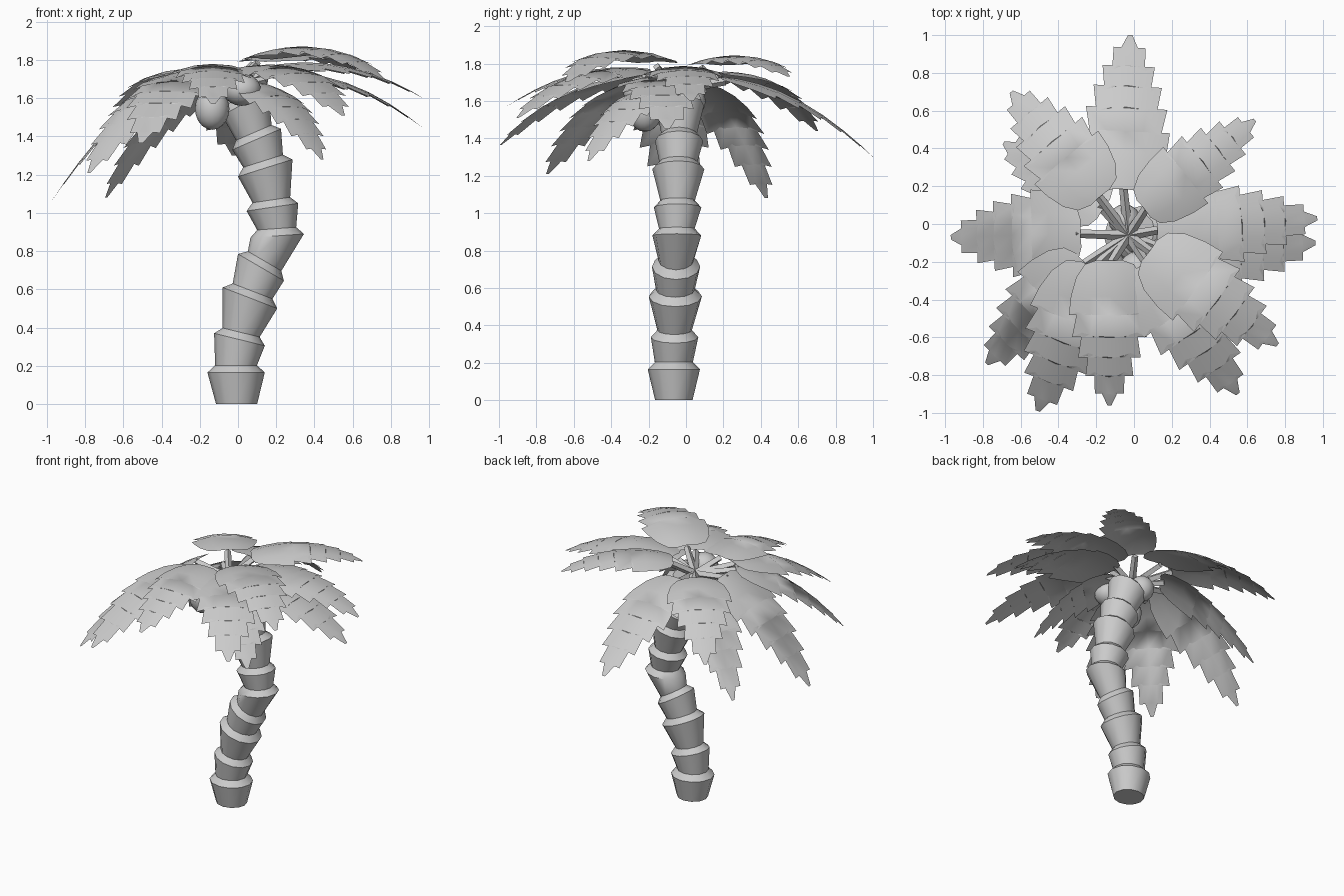
import bpy, bmesh, math
from mathutils import Vector

cube = bpy.data.objects.get("Cube")
if cube:
    bpy.data.objects.remove(cube)

grey = bpy.data.materials.new("plain_grey")
grey.use_nodes = True
colour = (0.6, 0.6, 0.6, 1)
grey.diffuse_color = colour
grey.node_tree.nodes["Principled BSDF"].inputs["Base Color"].default_value = colour


def finish(name, bm, angle=40, recalc=True):
    """Turn a bmesh into a smooth shaded object with sharp creases."""
    if recalc:
        bmesh.ops.recalc_face_normals(bm, faces=bm.faces)
    mesh = bpy.data.meshes.new(name)
    bm.to_mesh(mesh)
    bm.free()
    mesh.materials.append(grey)
    for poly in mesh.polygons:
        poly.use_smooth = True
    mesh.set_sharp_from_angle(angle=math.radians(angle))
    obj = bpy.data.objects.new(name, mesh)
    bpy.context.collection.objects.link(obj)
    return obj


# Trunk: stacked flared cups, each given by the left and right end of its rim
SIDES = 12
rims = [
    (-.16, .165, .14, .165), (-.125, .37, .14, .305), (-.08, .61, .205, .5),
    (0, .785, .24, .645), (.065, .87, .345, .89), (.045, 1.01, .315, 1.05),
    (0, 1.19, .285, 1.28), (-.03, 1.33, .225, 1.44), (-.085, 1.51, .16, 1.64),
]


def trunk_ring(bm, left, right, y, scale=1, rise=0):
    across = (right - left) / 2
    normal = Vector((-across.z, 0, across.x)).normalized()
    centre = (left + right) / 2 + normal * rise + Vector((0, y, 0))
    depth = Vector((0, across.length * .93, 0))
    ring = []
    for i in range(SIDES):
        a = math.tau * i / SIDES
        ring.append(bm.verts.new(centre + scale * (across * math.cos(a) + depth * math.sin(a))))
    return ring


bm = bmesh.new()
rings = [trunk_ring(bm, Vector((-.115, 0, 0)), Vector((.1, 0, 0)), -.065)]
for k, (lx, lz, rx, rz) in enumerate(rims):
    left, right = Vector((lx, 0, lz)), Vector((rx, 0, rz))
    y = -.065 + .004 * k
    rings.append(trunk_ring(bm, left, right, y))
    rings.append(trunk_ring(bm, left, right, y, .73, .038))
for low, high in zip(rings, rings[1:]):
    for i in range(SIDES):
        j = (i + 1) % SIDES
        bm.faces.new((low[i], low[j], high[j], high[i]))
bm.faces.new(rings[0])
bm.faces.new(rings[-1])
finish("trunk", bm)

# Coconuts hanging under the crown
for name, place, size in (("coconut_low", (-.135, -.22, 1.545), (.09, .09, .11)),
                          ("coconut_high", (.02, -.24, 1.645), (.1, .095, .085)),
                          ("coconut_back", (-.05, .02, 1.6), (.085, .085, .09))):
    bm = bmesh.new()
    bmesh.ops.create_uvsphere(bm, u_segments=16, v_segments=10, radius=1)
    nut = finish(name, bm)
    nut.location, nut.scale = place, size

# Blade outline: position along the midrib and share of the full half width
outline = [
    (0, .3), (.03, .6), (.12, .82), (.25, .95), (.38, 1), (.36, .8),
    (.53, .92), (.5, .68), (.67, .77), (.64, .52), (.8, .59), (.77, .37),
    (.92, .36), (.9, .22), (1, .05),
]
HUB = Vector((-.03, -.06, 1.66))
ACROSS = (-1, -.5, 0, .5, 1)


def frond(name, start, tip, middle_height, half_width):
    """Serrated blade bent along a curve, on a square stalk from the hub."""
    start, tip = Vector(start), Vector(tip)
    bend = (start + tip) / 2
    bend.z = 2 * middle_height - bend.z
    flat = Vector((tip.x - start.x, tip.y - start.y, 0)).normalized()
    side = Vector((-flat.y, flat.x, 0))

    bm = bmesh.new()
    rows = []
    reach = 0
    for edge, w in outline:
        # The midrib always moves forward; only the teeth lean back
        reach = max(reach + .005, edge)
        row = []
        for u in ACROSS:
            s = min(1, reach + (edge - reach) * u * u)
            mid = start * (1 - s) ** 2 + bend * 2 * s * (1 - s) + tip * s * s
            drop = .045 * (u * w) ** 2
            row.append(bm.verts.new(mid + side * u * w * half_width - Vector((0, 0, drop))))
        rows.append(row)
    for a, b in zip(rows, rows[1:]):
        for i in range(len(ACROSS) - 1):
            bm.faces.new((a[i], b[i], b[i + 1], a[i + 1]))
    for face in bm.faces:
        face.normal_update()
        if face.normal.z < 0:
            face.normal_flip()
    finish(name + "_blade", bm, 60, recalc=False)

    # Stalk, ending just under the base of the blade
    bm = bmesh.new()
    end = start + flat * .03 - Vector((0, 0, .025))
    run = end - HUB
    turn = run.to_track_quat('Z', 'Y').to_matrix().to_4x4()
    bmesh.ops.create_cone(bm, cap_ends=True, segments=4, radius1=.026, radius2=.022,
                          depth=run.length)
    bm.transform(turn)
    bmesh.ops.translate(bm, verts=bm.verts, vec=(HUB + end) / 2)
    finish(name + "_stalk", bm)


# Fronds: blade start, tip, height halfway along and half width
fronds = {
    "back": ((-.06, .18, 1.73), (-.02, 1, 1.3), 1.61, .235),
    "back_left": ((.05, .08, 1.8), (.64, .55, 1.73), 1.84, .19),
    "left_upper": ((.12, -.03, 1.76), (.97, .03, 1.6), 1.77, .22),
    "left_lower": ((.12, -.13, 1.72), (.96, -.1, 1.45), 1.69, .25),
    "front_left_upper": ((.08, -.14, 1.81), (.76, -.64, 1.7), 1.865, .225),
    "front_left_middle": ((.06, -.2, 1.76), (.55, -.9, 1.51), 1.74, .235),
    "front_left_lower": ((.06, -.13, 1.69), (.44, -.52, 1.28), 1.57, .2),
    "front": ((-.13, -.19, 1.77), (-.13, -.96, 1.57), 1.75, .215),
    "front_right_inner": ((-.22, -.22, 1.74), (-.51, -.99, 1.365), 1.65, .235),
    "front_right_outer": ((-.26, -.2, 1.72), (-.78, -.74, 1.21), 1.56, .22),
    "right": ((-.28, -.05, 1.73), (-.97, -.07, 1.07), 1.5, .24),
    "back_right_upper": ((-.18, .14, 1.75), (-.65, .7, 1.44), 1.7, .22),
    "back_right_lower": ((-.16, .08, 1.69), (-.69, .43, 1.08), 1.48, .2),
}
for name, (start, tip, height, width) in fronds.items():
    frond("frond_" + name, start, tip, height, width)
